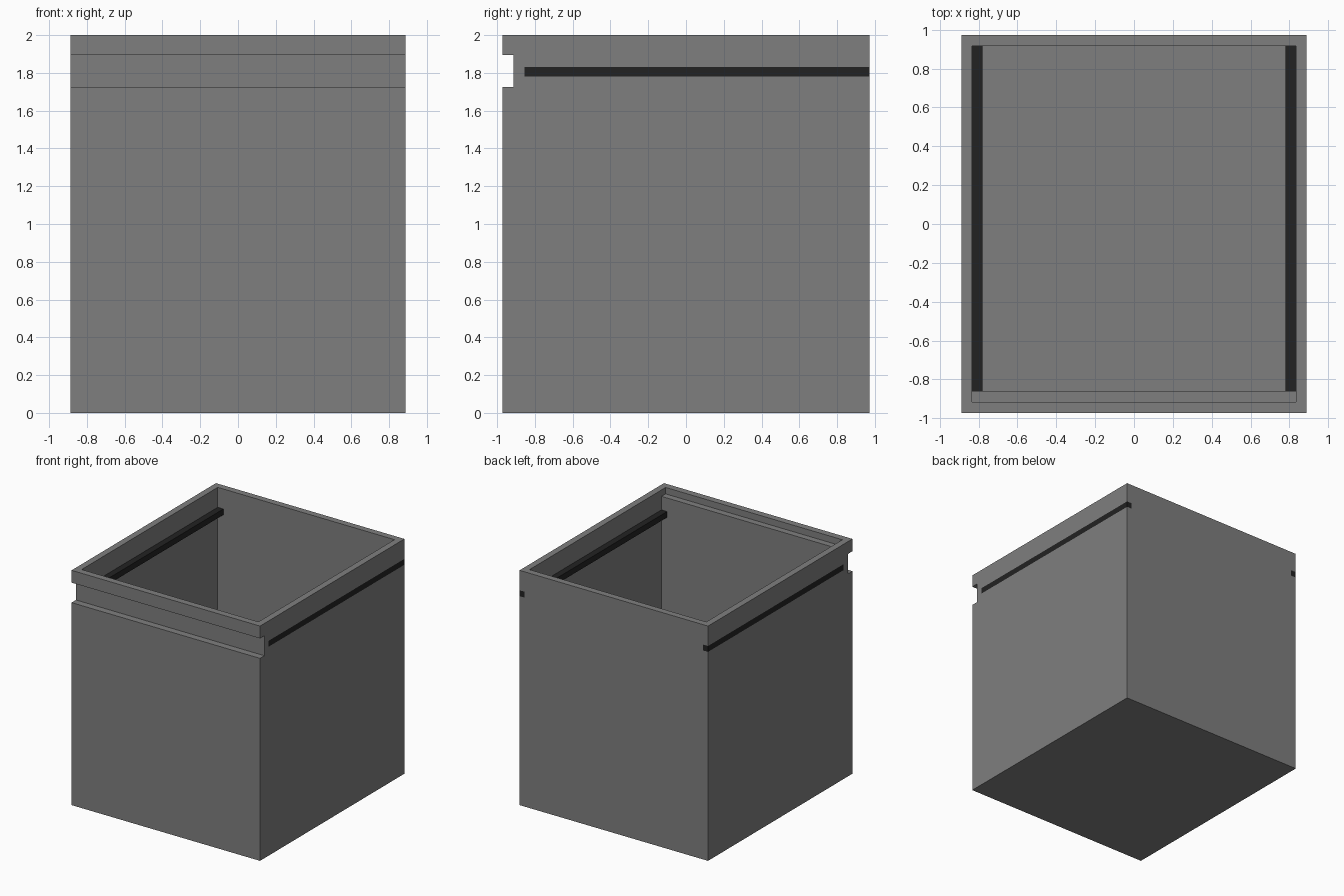
import bpy
import bmesh

cube = bpy.data.objects.get("Cube")
if cube:
    bpy.data.objects.remove(cube, do_unlink=True)


def material(name, value):
    m = bpy.data.materials.new(name)
    m.use_nodes = True
    colour = (value, value, value, 1)
    m.diffuse_color = colour
    m.node_tree.nodes["Principled BSDF"].inputs["Base Color"].default_value = colour
    return m


GREY = material("grey panel", 0.212)
BLACK = material("black runner", 0.016)


def box(name, x, y, z, mat):
    """Axis-aligned box from (low, high) ranges."""
    bm = bmesh.new()
    bmesh.ops.create_cube(bm, size=1)
    for v in bm.verts:
        v.co = [r[1] if c > 0 else r[0] for c, r in zip(v.co, (x, y, z))]
    mesh = bpy.data.meshes.new(name)
    bm.to_mesh(mesh)
    bm.free()
    mesh.materials.append(mat)
    ob = bpy.data.objects.new(name, mesh)
    bpy.context.collection.objects.link(ob)
    return ob


def cut(target, x, y, z):
    """Subtract a box from the target and discard the cutter."""
    cutter = box("cutter", x, y, z, GREY)
    cutter.hide_render = True
    mod = target.modifiers.new("cut", "BOOLEAN")
    mod.operation = "DIFFERENCE"
    mod.solver = "EXACT"
    mod.object = cutter
    bpy.context.view_layer.objects.active = target
    bpy.ops.object.modifier_apply(modifier=mod.name)
    bpy.data.objects.remove(cutter, do_unlink=True)


W, D, H = 0.888, 0.972, 2.0     # half width, half depth, height
T = 0.055                       # panel thickness
RAIL_Z = (1.78, 1.83)

# Open drawer box with a double-thickness front
body = box("drawer_box", (-W, W), (-D, D), (0, H), GREY)
cut(body, (T - W, W - T), (-0.86, D - T), (T, H + 0.1))
# Ledge on top of the inner front panel
cut(body, (T - W, W - T), (-0.915, 0), (1.945, H + 0.2))
# Finger groove across the front
cut(body, (-1.2, 1.2), (-1.2, -0.913), (1.725, 1.895))

# Runners: an outer strip let into each side and an inner rail
for side, label in ((1, "left"), (-1, "right")):
    def span(a, b):
        return sorted((side * a, side * b))
    cut(body, span(0.84, 1.2), (-0.855, 1.2), RAIL_Z)
    box(label + "_outer_runner", span(0.84, W), (-0.855, D), RAIL_Z, BLACK)
    box(label + "_inner_rail", span(0.78, W - T), (-0.86, D - T), RAIL_Z, BLACK)
